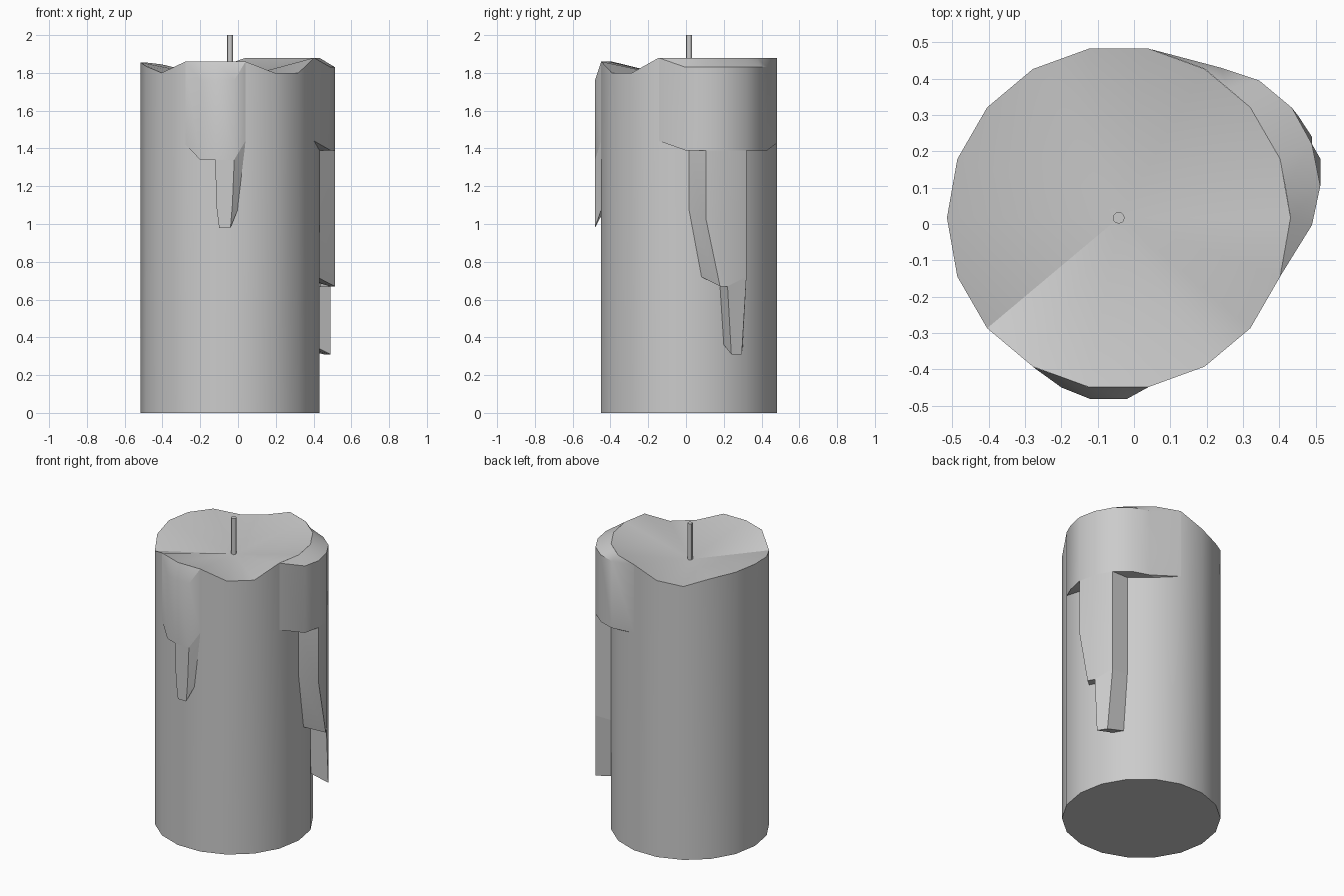
import bpy, bmesh, math

CX, CY, R = -0.042, 0.017, 0.473


def make(name, verts, faces):
    me = bpy.data.meshes.new(name)
    me.from_pydata(verts, [], faces)
    bm = bmesh.new()
    bm.from_mesh(me)
    bmesh.ops.remove_doubles(bm, verts=bm.verts, dist=1e-4)
    bm.to_mesh(me)
    bm.free()
    ob = bpy.data.objects.new(name, me)
    bpy.context.collection.objects.link(ob)
    bpy.ops.object.select_all(action='DESELECT')
    ob.select_set(True)
    bpy.context.view_layer.objects.active = ob
    bpy.ops.object.shade_smooth_by_angle()
    return ob


def loft(name, rows):
    # rows run top to bottom, points left to right seen from outside
    n = len(rows[0])
    verts = [p for r in rows for p in r]
    faces = []
    for i in range(len(rows) - 1):
        for j in range(n - 1):
            a = i * n + j
            faces.append((a, a + n, a + n + 1, a + 1))
    return make(name, verts, faces)


def at(xy, z):
    zs = z if isinstance(z, list) else [z] * len(xy)
    return [(x, y, h) for (x, y), h in zip(xy, zs)]


# candle body: 18 sides, wavy rim and melted hollow; rim heights every 20 degrees
rim = [1.88, 1.88, 1.88, 1.88, 1.88, 1.82, 1.80, 1.845, 1.855,
       1.855, 1.835, 1.80, 1.86, 1.86, 1.86, 1.80, 1.80, 1.88]
N = len(rim)
ring = [(CX + R * math.cos(math.tau * i / N), CY + R * math.sin(math.tau * i / N)) for i in range(N)]
verts = at(ring, 0) + at(ring, rim) + [(CX, CY, 1.76)]
faces = [tuple(reversed(range(N)))]
for i in range(N):
    j = (i + 1) % N
    faces += [(i, j, N + j, N + i), (N + i, N + j, 2 * N)]
make("candle_body", verts, faces)

# wick
bpy.ops.mesh.primitive_cylinder_add(vertices=12, radius=0.016, depth=0.25, location=(CX, CY, 1.875))
bpy.context.object.name = "wick"
bpy.ops.object.shade_smooth_by_angle()

# front drip
inner = [(-.279, -.393), (-.2, -.421), (-.124, -.449), (-.02, -.449), (.04, -.449)]
outer = [(-.279, -.393), (-.2, -.45), (-.12, -.482), (-.02, -.482), (.04, -.449)]
low = [1.42, 1.34, 1.34, 1.34, 1.44]
loft("front_drip_upper", [at(inner, 1.86), at(outer, [1.86, 1.76, 1.76, 1.76, 1.86]),
                          at(outer, low), at(inner, low)])
loft("front_drip_tip", [
    at([(-.12, -.445), (-.12, -.482), (-.02, -.482), (.04, -.449)], [1.34, 1.34, 1.34, 1.44]),
    at([(-.115, -.445), (-.115, -.482), (-.03, -.482), (.0, -.447)], [1.1, 1.1, 1.1, 1.08]),
    at([(-.10, -.445), (-.10, -.482), (-.04, -.482), (.0, -.447)], [1.05, .98, .98, 1.08]),
    at([(-.10, -.445), (-.10, -.445), (-.04, -.445), (.0, -.447)], [1.05, 1.05, 1.08, 1.08])])

# side drip: broad collar below the rim
inner = [(.402, -.145), (.431, .017), (.417, .1), (.402, .179), (.32, .321),
         (.258, .374), (.195, .427), (.04, .483)]
outer = [(.402, -.145), (.49, -.003), (.513, .105), (.49, .22), (.435, .32),
         (.345, .395), (.24, .43), (.04, .483)]
low = [1.44] + [1.39] * 6 + [1.43]
loft("side_drip_collar", [at(inner, 1.88), at(outer, [1.88] + [1.83] * 6 + [1.88]),
                          at(outer, low), at(inner, low)])

# side drip: middle run
run = [(.431, .015), (.513, .105), (.49, .22), (.435, .32), (.32, .32)]
loft("side_drip_middle", [
    at(run, 1.39),
    at(run, [1.08, 1.03, 1.03, 1.03, 1.03]),
    at([(.417, .08), (.513, .18), (.49, .22), (.435, .32), (.32, .32)], [.72, .67, .67, .72, .72]),
    at([(.417, .08), (.4, .18), (.38, .22), (.32, .32), (.32, .32)], [.72, .70, .70, .72, .72])])

# side drip: narrow tip
loft("side_drip_tip", [
    at([(.402, .18), (.49, .22), (.435, .32), (.32, .32)], [.67, .67, .72, .72]),
    at([(.39, .2), (.49, .24), (.454, .295), (.33, .3)], [.36, .31, .31, .34]),
    at([(.39, .2), (.365, .24), (.335, .295), (.33, .3)], [.36, .34, .34, .34])])
